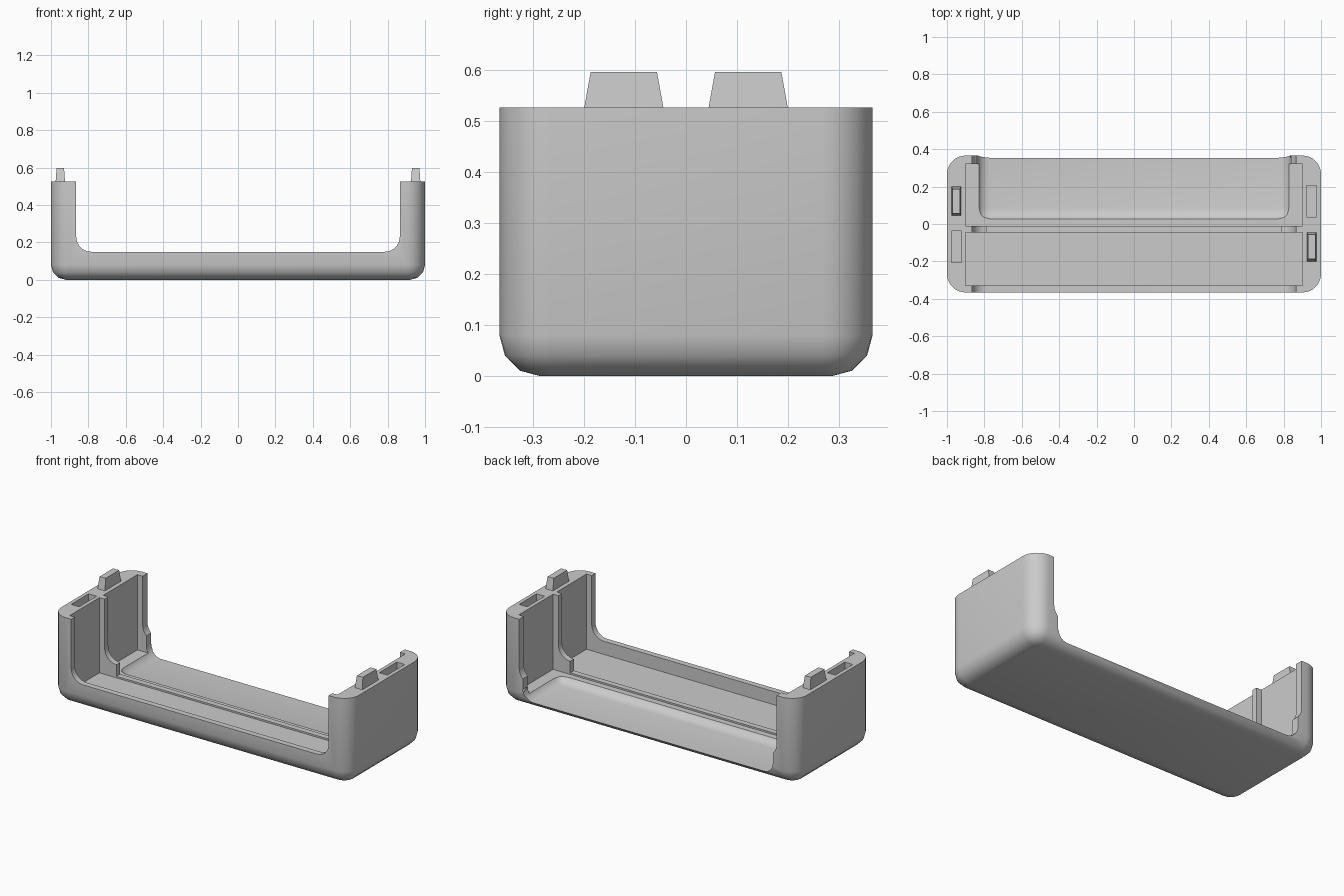
import bpy, bmesh, math

cube = bpy.data.objects.get("Cube")
if cube:
    bpy.data.objects.remove(cube, do_unlink=True)

GREY = (0.6, 0.6, 0.6, 1)
mat = bpy.data.materials.new("plain grey")
mat.use_nodes = True
mat.diffuse_color = GREY
mat.node_tree.nodes["Principled BSDF"].inputs["Base Color"].default_value = GREY

HALF_X, HALF_Y, TOP = 1.0, 0.366, 0.527
CORNER, ROUND = 0.1, 0.08


def make(name, bm):
    bmesh.ops.recalc_face_normals(bm, faces=bm.faces)
    mesh = bpy.data.meshes.new(name)
    bm.to_mesh(mesh)
    bm.free()
    mesh.materials.append(mat)
    ob = bpy.data.objects.new(name, mesh)
    bpy.context.collection.objects.link(ob)
    return ob


def loft(rings):
    """Skin a stack of closed rings and cap both ends."""
    bm = bmesh.new()
    loops = [[bm.verts.new(p) for p in ring] for ring in rings]
    n = len(loops[0])
    for a, b in zip(loops, loops[1:]):
        for i in range(n):
            j = (i + 1) % n
            bm.faces.new((a[i], a[j], b[j], b[i]))
    bm.faces.new(loops[0])
    bm.faces.new(loops[-1])
    return bm


def rounded_ring(hx, hy, r, z, seg=8):
    pts = []
    for k, (sx, sy) in enumerate(((1, 1), (-1, 1), (-1, -1), (1, -1))):
        for i in range(seg + 1):
            a = (k + i / seg) * math.pi / 2
            pts.append((sx * (hx - r) + r * math.cos(a),
                        sy * (hy - r) + r * math.sin(a), z))
    return pts


def box(x0, x1, y0, y1, z0, z1, taper_x=0, taper_y=0):
    def rect(z, tx, ty):
        return [(x0 + tx, y0 + ty, z), (x1 - tx, y0 + ty, z),
                (x1 - tx, y1 - ty, z), (x0 + tx, y1 - ty, z)]
    return loft([rect(z0, 0, 0), rect(z1, taper_x, taper_y)])


def cut(target, bm):
    cutter = make("cutter", bm)
    cutter.hide_render = True
    mod = target.modifiers.new("cut", "BOOLEAN")
    mod.operation = "DIFFERENCE"
    mod.solver = "EXACT"
    mod.object = cutter
    bpy.context.view_layer.objects.active = target
    bpy.ops.object.modifier_apply(modifier=mod.name)
    bpy.data.objects.remove(cutter, do_unlink=True)


# Outer shell: rounded block with a rolled bottom edge
rings = []
for i in range(4):
    a = i / 3 * math.pi / 2
    inset = ROUND * (1 - math.sin(a))
    rings.append(rounded_ring(HALF_X - inset, HALF_Y - inset, CORNER - inset,
                              ROUND * (1 - math.cos(a))))
rings.append(rounded_ring(HALF_X, HALF_Y, CORNER, TOP))
body = make("tray_body", loft(rings))

# Wide opening with filleted feet, running front to back
OPEN_X, SILL, FILLET = 0.865, 0.15, 0.08
right = [(OPEN_X, 1)]
for i in range(9):
    a = i / 8 * math.pi / 2
    right.append((OPEN_X - FILLET + FILLET * math.cos(a), SILL + FILLET - FILLET * math.sin(a)))
profile = right + [(-x, z) for x, z in reversed(right)]
cut(body, loft([[(x, y, z) for x, z in profile] for y in (-1, 1)]))

# Front and rear compartments, leaving a rib between them
cut(body, box(-0.9, 0.9, -0.33, -0.045, 0.07, 1))
cut(body, box(-0.9, 0.9, -0.01, 0.32, 0.07, 1))
# Low part of the rib between its two feet
cut(body, box(-0.785, 0.785, -0.06, 0.005, 0.08, 1))

# Scooped rear floor, open to the back
scoop = box(-0.84, 0.84, 0.015, 1, 0.038, 1)
edges = [e for e in scoop.edges
         if all(v.co.y < 0.5 for v in e.verts) or all(v.co.z < 0.5 for v in e.verts)]
edges = [e for e in edges if not all(v.co.z > 0.5 for v in e.verts)
         and not all(v.co.y > 0.5 for v in e.verts)]
bmesh.ops.bevel(scoop, geom=edges, offset=0.07, segments=5, profile=0.5, affect="EDGES")
cut(body, scoop)

# One slot and one tapered peg on each end, swapped from side to side
pegs = []
for side, name in ((1, "left_peg"), (-1, "right_peg")):
    x, y = side * 0.95, side * 0.122
    cut(body, box(x - 0.027, x + 0.027, y - 0.084, y + 0.084, TOP - 0.08, 1))
    pegs.append(make(name, box(x - 0.025, x + 0.025, -y - 0.078, -y + 0.078,
                               TOP - 0.002, 0.597, 0.005, 0.013)))

# Smooth the rounded shell, keep the sharp edges
bpy.ops.object.select_all(action="DESELECT")
body.select_set(True)
bpy.context.view_layer.objects.active = body
bpy.ops.object.shade_smooth_by_angle(angle=math.radians(35))
